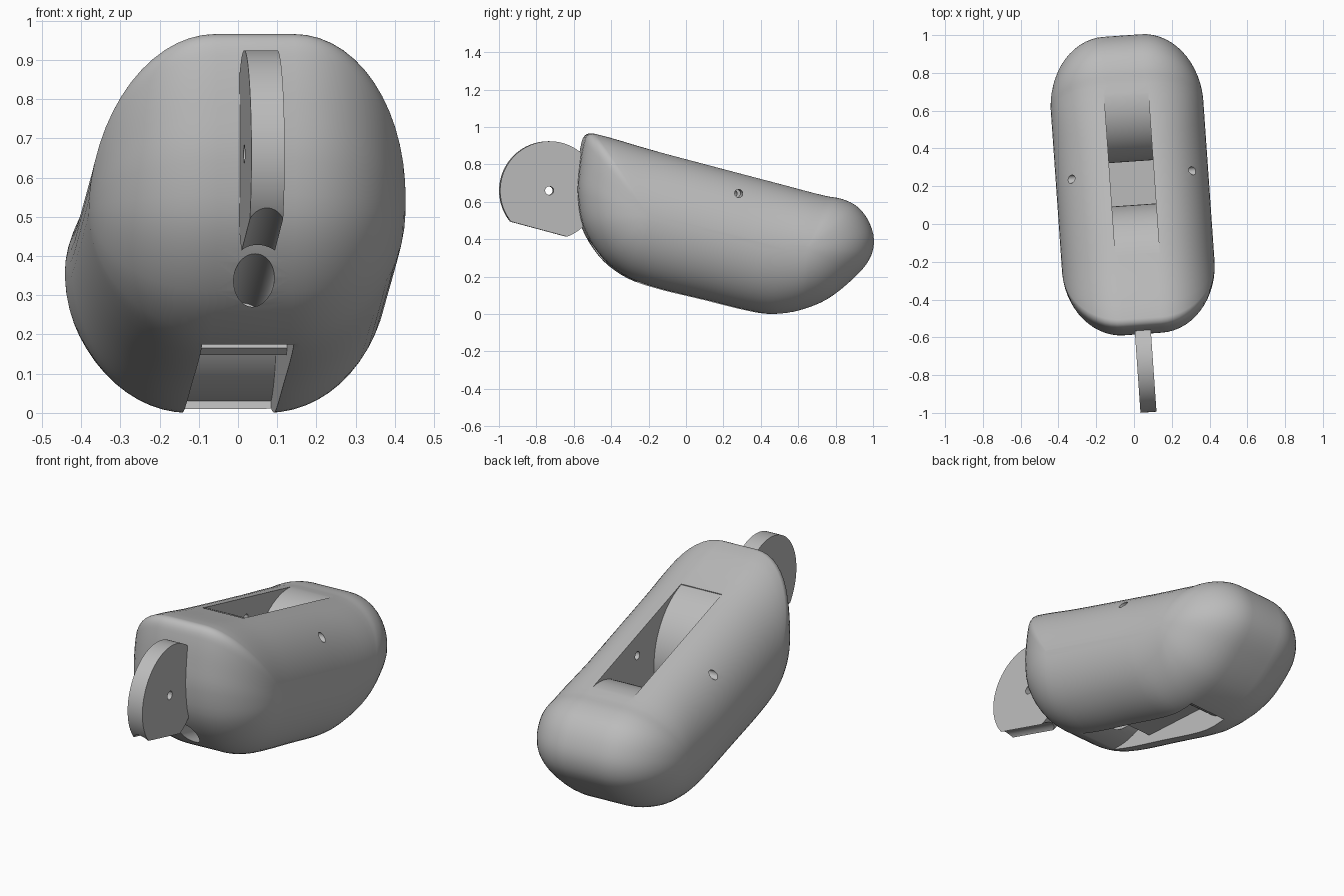
import bpy, bmesh, math
from mathutils import Vector, Matrix

if "Cube" in bpy.data.objects:
    bpy.data.objects.remove(bpy.data.objects["Cube"])

grey = bpy.data.materials.new("plain_grey")
grey.use_nodes = True
COLOUR = (0.5, 0.5, 0.5, 1)
grey.diffuse_color = COLOUR
grey.node_tree.nodes["Principled BSDF"].inputs["Base Color"].default_value = COLOUR

YAW = Matrix.Translation((0.007, 0, 0)) @ Matrix.Rotation(math.radians(4), 4, 'Z')
TILT = math.radians(15)


def make_object(name, bm):
    bmesh.ops.recalc_face_normals(bm, faces=bm.faces)
    mesh = bpy.data.meshes.new(name)
    bm.to_mesh(mesh)
    bm.free()
    mesh.materials.append(grey)
    ob = bpy.data.objects.new(name, mesh)
    bpy.context.collection.objects.link(ob)
    return ob


def loft(name, rings):
    """Skin a list of equal rings and cap both ends."""
    bm = bmesh.new()
    loops = [[bm.verts.new(p) for p in ring] for ring in rings]
    n = len(loops[0])
    for a, b in zip(loops, loops[1:]):
        for i in range(n):
            j = (i + 1) % n
            bm.faces.new((a[i], a[j], b[j], b[i]))
    bm.faces.new(loops[0])
    bm.faces.new(loops[-1])
    return make_object(name, bm)


def slab(name, outline, half):
    """Side outline (y, z) given a thickness across x."""
    return loft(name, [[(x, y, z) for y, z in outline] for x in (-half, half)])


def arc(centre, radius, start, end, steps=40):
    angles = [math.radians(start + (end - start) * i / steps) for i in range(steps + 1)]
    return [Vector((centre[0] + radius * math.cos(a), centre[1] + radius * math.sin(a)))
            for a in angles]


def disc(name, centre, radius, half, steps=64):
    return slab(name, arc(centre, radius, 0, 360, steps)[:-1], half)


def smooth_outline(points, steps=4):
    pts = [Vector(p) for p in points]
    n, out = len(pts), []
    for i in range(n):
        a, b, c, d = (pts[(i + k) % n] for k in (-1, 0, 1, 2))
        # Centripetal-style tangents limited by the local segment length
        length = (c - b).length
        t0, t1 = (c - a).normalized() * length, (d - b).normalized() * length
        for k in range(steps):
            t = k / steps
            out.append(b * (2*t**3 - 3*t*t + 1) + t0 * (t**3 - 2*t*t + t)
                       + c * (3*t*t - 2*t**3) + t1 * (t**3 - t*t))
    return out


def carve(ob, cutters):
    for cutter in cutters:
        cutter.hide_render = True
        mod = ob.modifiers.new("cut", 'BOOLEAN')
        mod.operation, mod.solver, mod.object = 'DIFFERENCE', 'EXACT', cutter
    bpy.context.view_layer.update()
    evaluated = ob.evaluated_get(bpy.context.evaluated_depsgraph_get())
    mesh = bpy.data.meshes.new_from_object(evaluated)
    ob.modifiers.clear()
    ob.data = mesh


# Side outline of the body and the spine that its rounded sides close on
outline = smooth_outline([
    (-.5, .965), (-.535, .955), (-.555, .91), (-.575, .78), (-.583, .64), (-.555, .47),
    (-.46, .31), (-.34, .21), (-.2, .15), (.1, .075), (.36, .012), (.47, .0),
    (.6, .02), (.75, .08), (.9, .2), (.98, .3), (1.0, .4), (.97, .5), (.91, .575),
    (.83, .615), (.74, .632), (.5, .695), (.15, .787), (-.2, .88)])
spine = [Vector(p) for p in ((-.22, .52), (.4, .365), (.62, .35))]


def spine_point(p):
    best = []
    for a, b in zip(spine, spine[1:]):
        t = max(0, min(1, (p - a).dot(b - a) / (b - a).length_squared))
        best.append(a.lerp(b, t))
    return min(best, key=lambda q: (q - p).length)


# Body: flat middle band with elliptical sides
FLAT, ROUND, STEPS = 0.1, 0.305, 14
rings = []
for side in (-1, 1):
    half = []
    for k in range(STEPS + 1):
        a = math.radians(87) * k / STEPS
        x = side * (FLAT + ROUND * math.sin(a))
        half.append([(x, *spine_point(p).lerp(p, math.cos(a))) for p in outline])
    rings += half[::-1] if side < 0 else half
body = loft("finger_body", rings)

# Slot between two round lobes
up = Vector((math.sin(TILT), math.cos(TILT))) * 0.2
front_arc = arc((-.25, .525), .351, 75, -105)
rear_arc = arc((.645, .333), .314, 255, 75)
slot = slab("slot_cutter",
            front_arc + [front_arc[-1] - up, rear_arc[0] - up]
            + rear_arc + [rear_arc[-1] + up, front_arc[0] + up], 0.117)

# Cross pin hole, hinge hole and the sloping cord channel
pin_hole = disc("pin_hole_cutter", (.26, .645), .022, 0.6, 24)
hinge_hole = disc("hinge_hole_cutter", (-.735, .66), .023, 0.3, 24)
bm = bmesh.new()
bmesh.ops.create_cone(bm, cap_ends=True, segments=48, radius1=.052, radius2=.052, depth=1.1,
                      matrix=Matrix.Translation((0, -.6, .372))
                      @ Matrix.Rotation(math.pi / 2 - TILT, 4, 'X'))
channel = make_object("cord_channel_cutter", bm)

# Hinge disc at the front
hinge = disc("hinge_disc", (-.735, .66), .264, .0425, 96)

carve(body, [slot, pin_hole, channel])
carve(hinge, [hinge_hole, channel])
for cutter in (slot, pin_hole, hinge_hole, channel):
    bpy.data.objects.remove(cutter)

# Web joining the two lobes inside the slot
web = slab("slot_web", [(-.02, .165), (0, .147), (.4, .147), (.4, .3), (.05, .3), (0, .185)], .117)

for ob in (body, hinge, web):
    ob.data.transform(YAW)
    bpy.ops.object.select_all(action='DESELECT')
    ob.select_set(True)
    bpy.context.view_layer.objects.active = ob
    bpy.ops.object.shade_smooth_by_angle(angle=math.radians(30))
